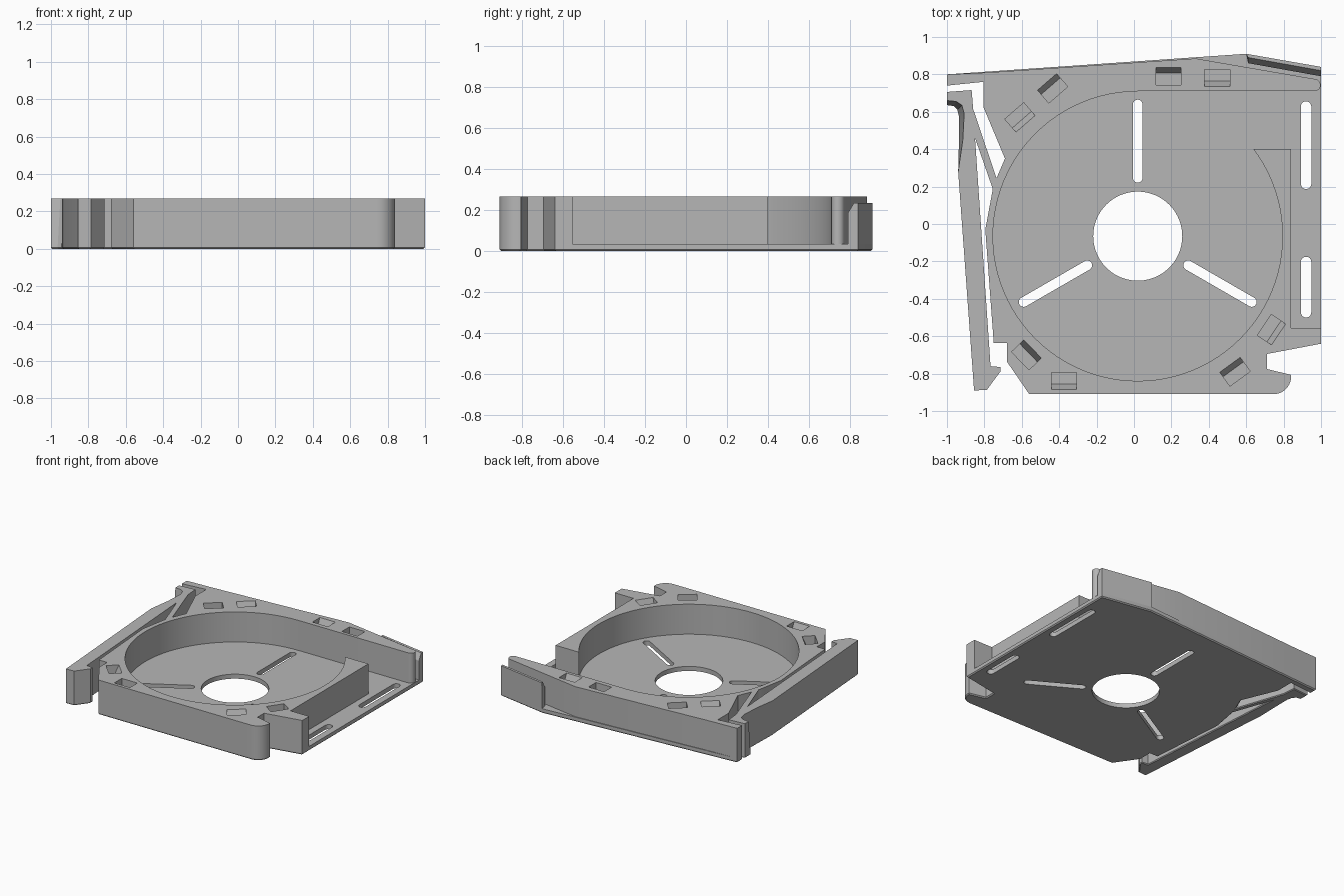
import bpy, bmesh
from math import sin, cos, radians
from mathutils import Vector, Matrix

cube = bpy.data.objects.get("Cube")
if cube:
    bpy.data.objects.remove(cube, do_unlink=True)

TOP, FLOOR = 0.268, 0.035
CX, CY = 0.02, -0.065          # centre of the round recess

grey = bpy.data.materials.new("plain grey")
grey.use_nodes = True
colour = (0.47, 0.47, 0.47, 1)
grey.diffuse_color = colour
grey.node_tree.nodes["Principled BSDF"].inputs["Base Color"].default_value = colour


def arc(cx, cy, r, a0, a1, n=12):
    angles = [radians(a0 + (a1 - a0) * i / n) for i in range(n + 1)]
    return [(cx + r * cos(a), cy + r * sin(a)) for a in angles]


def circle(r):
    return arc(CX, CY, r, 0, 360, 96)[:-1]


def capsule(a, b, r):
    """Slot outline running from point a to point b."""
    a, b = Vector(a), Vector(b)
    t = Vector((1, 0)).angle_signed(b - a)
    deg = -t * 180 / radians(180)
    return arc(b.x, b.y, r, deg - 90, deg + 90) + arc(a.x, a.y, r, deg + 90, deg + 270)


def prism(name, base, z0, z1, top=None, chamfer=0):
    """Extruded outline; a different top outline gives sloping sides."""
    bm = bmesh.new()
    lower = [bm.verts.new((x, y, z0)) for x, y in base]
    upper = [bm.verts.new((x, y, z1)) for x, y in (top or base)]
    n = len(base)
    bottom = bm.faces.new(lower[::-1])
    bm.faces.new(upper)
    for i in range(n):
        j = (i + 1) % n
        bm.faces.new((lower[i], lower[j], upper[j], upper[i]))
    bmesh.ops.recalc_face_normals(bm, faces=bm.faces)
    if chamfer:
        bmesh.ops.bevel(bm, geom=list(bottom.edges), offset=chamfer, segments=1, affect='EDGES')
    mesh = bpy.data.meshes.new(name)
    bm.to_mesh(mesh)
    bm.free()
    mesh.materials.append(grey)
    obj = bpy.data.objects.new(name, mesh)
    bpy.context.collection.objects.link(obj)
    return obj


def cut(obj, cutters):
    bpy.context.view_layer.objects.active = obj
    for c in cutters:
        c.hide_render = True
        mod = obj.modifiers.new("cut", 'BOOLEAN')
        mod.operation, mod.solver, mod.object = 'DIFFERENCE', 'EXACT', c
        bpy.ops.object.modifier_apply(modifier=mod.name)
        bpy.data.objects.remove(c, do_unlink=True)


def smooth(obj):
    bpy.ops.object.select_all(action='DESELECT')
    obj.select_set(True)
    bpy.context.view_layer.objects.active = obj
    bpy.ops.object.shade_smooth_by_angle(angle=radians(25))


# Left and front edge shared by the floor and the walls
shared = [(-1, .8), (-1, .74), (-.805, .76), (-.805, .625), (-.69, .35), (-.735, .245),
          (-.755, .187), (-.795, -.03), (-.75, -.635), (-.68, -.635), (-.68, -.735),
          (-.56, -.91)]
shared += arc(.745, -.815, .095, -90, 5)
shared += [(.71, -.775), (.71, -.695), (1, -.64)]

# Floor plate with centre hole, three radial slots and two side slots
floor = prism("floor_plate", shared + [(1, .84), (.6, .91)], 0, FLOOR, chamfer=.008)
outlines = [circle(.238)]
for angle in (90, 210, 330):
    d = Vector((cos(radians(angle)), sin(radians(angle))))
    c = Vector((CX, CY))
    outlines.append(capsule(c + d * .312, c + d * .704, .026))
outlines += [capsule((.92, .215), (.92, .628), .028), capsule((.92, -.472), (.92, -.203), .028)]
cut(floor, [prism("slot_cutter", o, -.1, .1) for o in outlines])

# Housing walls around the round recess, open toward the side outlet
outline = shared + [(1, -.555), (.84, -.555), (.84, .4), (CX, .4), (CX, .71)]
outline += arc(.965, .7425, .0325, -90, 80) + [(.33, .885), (-.78, .81)]
walls = prism("housing_walls", outline, FLOOR, TOP)
cutters = [prism("recess_cutter", circle(.774), -.1, .5)]

# Small pockets in the rim, each with one sloping end
pockets = [(.185, .79, 0), (.445, .78, 180), (-.435, .725, 41), (-.61, .57, 221),
           (-.575, -.7, -46), (-.375, -.84, 180), (.54, -.79, 36), (.735, -.565, 236)]
for x, y, angle in pockets:
    w, h = .067, .046
    base = [(-w, -h), (w, -h), (w, h - .03), (-w, h - .03)]
    top = [(-w, -h), (w, -h), (w, h), (-w, h)]
    p = prism("pocket_cutter", base, -.07, 0, top)
    # Short straight lip above the rim keeps the cut clean
    p.data.transform(Matrix.Translation((x, y, TOP + .0005)) @ Matrix.Rotation(radians(angle), 4, 'Z'))
    cutters.append(p)
cut(walls, cutters)

# Spring latch arm with its diagonal leaf, hooked tip and scooped finger grip
tail = [(-.94, .28), (-.855, -.89), (-.787, -.887), (-.715, -.79), (-.715, -.765),
        (-.767, -.76), (-.85, .46), (-.755, .187), (-.722, .2), (-.735, .245),
        (-.86, .615), (-.868, .716), (-1, .706)]
grip_base = [(-1, .635), (-.965, .63), (-.945, .61), (-.935, .57), (-.936, .45)]
grip_top = [(-1, .66), (-.95, .655), (-.92, .635), (-.908, .59), (-.915, .45)]
arm = prism("latch_arm", grip_base + tail, 0, TOP, grip_top + tail, chamfer=.006)

# Clip plate standing on the floor behind the back wall
outer = [(1, .84), (.6, .91)]
inner, inner_top = [(.61, .86), (1, .79)], [(.61, .89), (1, .82)]
clip = prism("clip_plate", outer + inner, FLOOR, .185)
clip_tip = prism("clip_plate_tip", outer + inner, .185, .235, outer + inner_top)

for part in (floor, walls, arm, clip, clip_tip):
    smooth(part)
